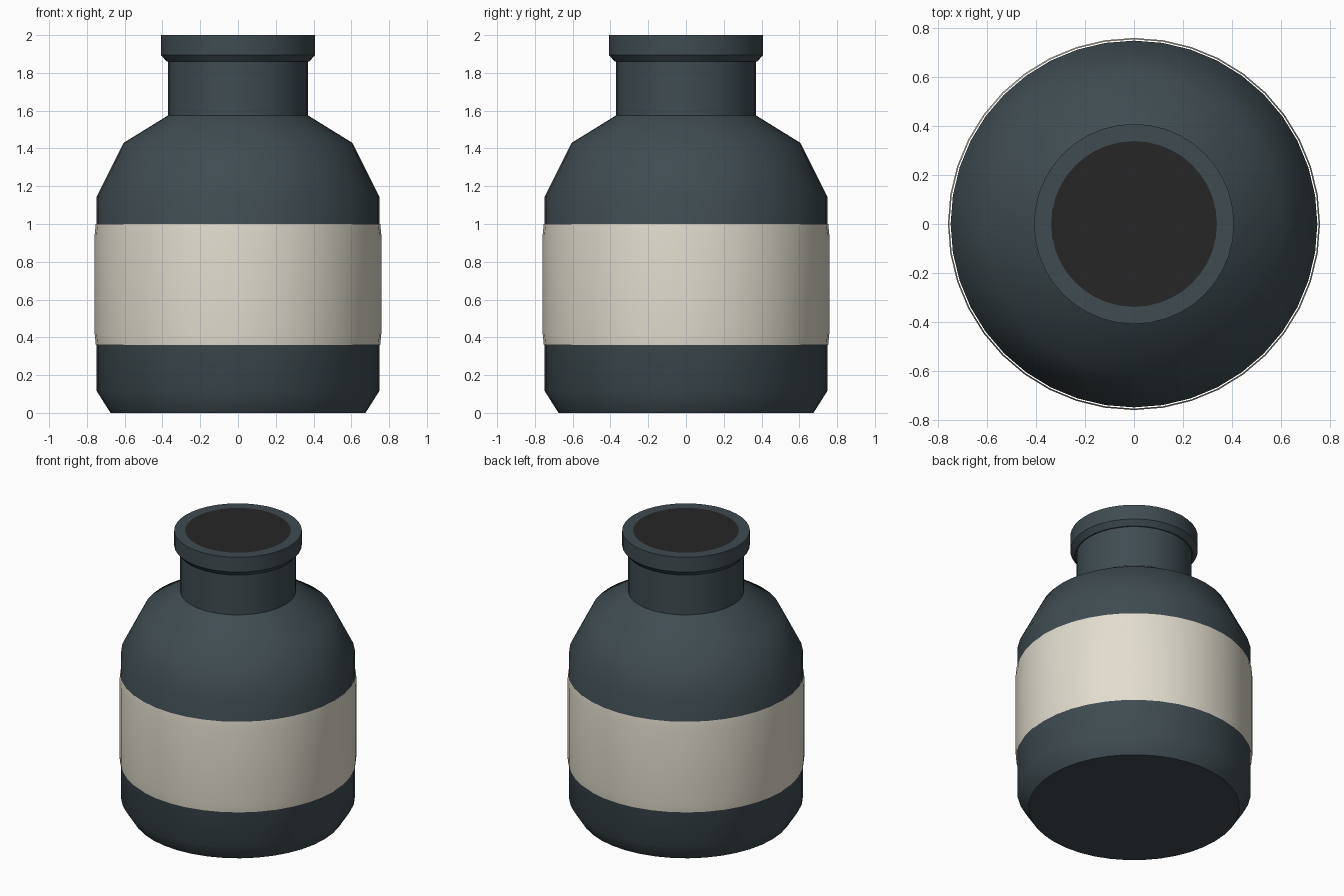
import bpy
import bmesh
from math import cos, sin, pi, radians

SIDES = 40

cube = bpy.data.objects.get("Cube")
if cube:
    bpy.data.objects.remove(cube, do_unlink=True)


def make_material(name, rgb):
    mat = bpy.data.materials.new(name)
    mat.use_nodes = True
    colour = (*rgb, 1.0)
    mat.diffuse_color = colour
    bsdf = mat.node_tree.nodes["Principled BSDF"]
    bsdf.inputs["Base Color"].default_value = colour
    bsdf.inputs["Roughness"].default_value = 0.6
    return mat


def lathe(name, profile, mat, cap_bottom=False, cap_top=False):
    """Spin a (radius, height) profile, listed bottom to top, about z."""
    bm = bmesh.new()
    rings = [[bm.verts.new((r * cos(2 * pi * i / SIDES), r * sin(2 * pi * i / SIDES), z))
              for i in range(SIDES)] for r, z in profile]
    for low, high in zip(rings, rings[1:]):
        for i in range(SIDES):
            j = (i + 1) % SIDES
            bm.faces.new((low[i], low[j], high[j], high[i]))
    if cap_bottom:
        bm.faces.new(rings[0][::-1])
    if cap_top:
        bm.faces.new(rings[-1])
    mesh = bpy.data.meshes.new(name)
    bm.to_mesh(mesh)
    bm.free()
    mesh.materials.append(mat)
    obj = bpy.data.objects.new(name, mesh)
    bpy.context.collection.objects.link(obj)
    bpy.ops.object.select_all(action="DESELECT")
    obj.select_set(True)
    bpy.context.view_layer.objects.active = obj
    bpy.ops.object.shade_smooth_by_angle(angle=radians(40))
    return obj


slate = make_material("dark slate", (0.05, 0.072, 0.083))
cream = make_material("cream", (0.76, 0.72, 0.62))
black = make_material("soft black", (0.019, 0.019, 0.019))

# Bottle: chamfered foot, straight wall, shoulder, neck and lip
lathe("bottle", [(0.675, 0), (0.748, 0.115), (0.748, 1.145), (0.605, 1.43),
                 (0.37, 1.575), (0.37, 1.86), (0.378, 1.86), (0.408, 1.895),
                 (0.408, 2.0), (0.338, 2.0)], slate, cap_bottom=True)

# Dark opening inside the lip
lathe("mouth", [(0.338, 2.0)], black, cap_top=True)

# Open label sleeve, slightly drawn in at both ends
lathe("label", [(0.753, 0.36), (0.759, 0.42), (0.759, 0.94), (0.753, 1.0)], cream)
